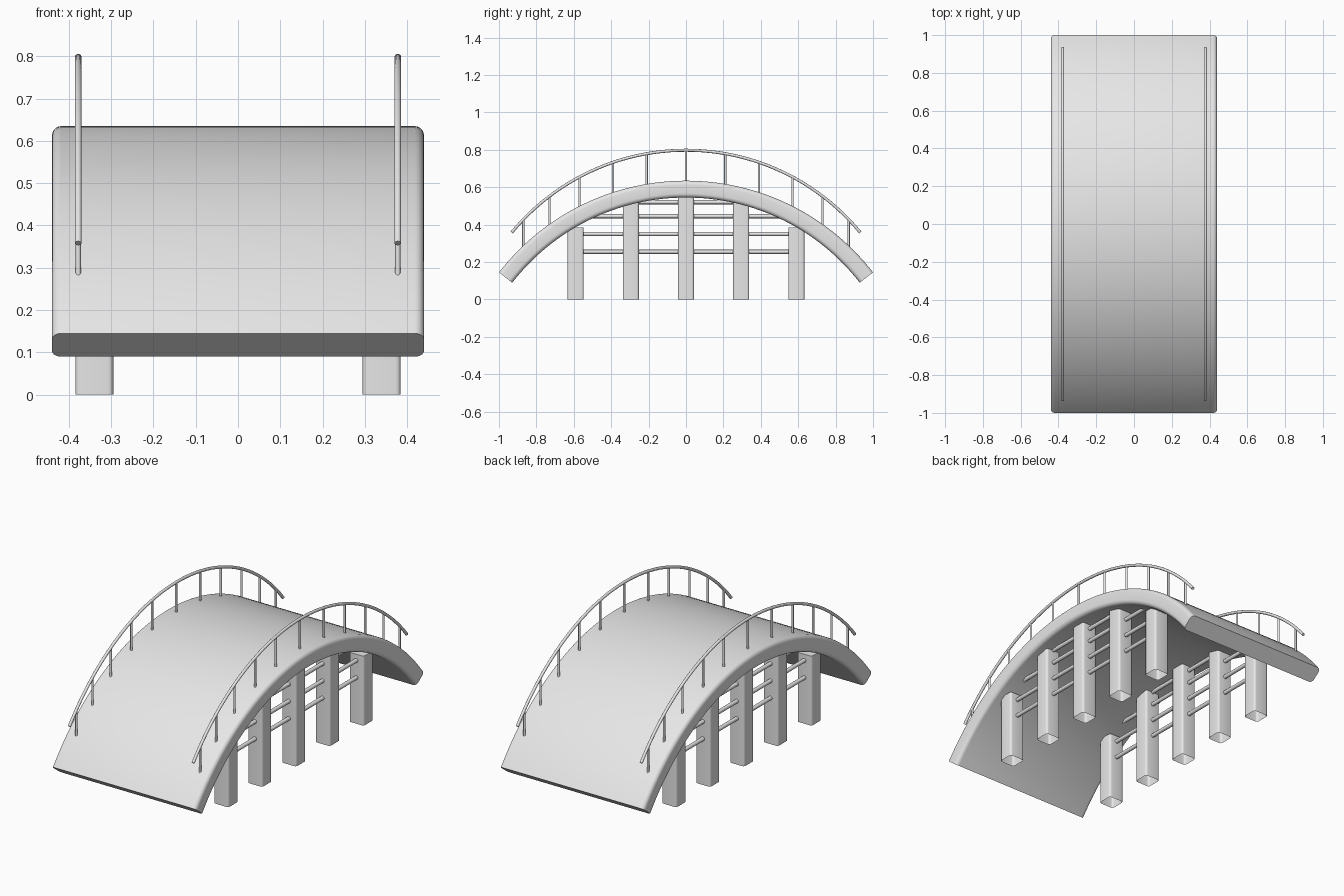
import bpy, bmesh, math
from mathutils import Matrix

cube = bpy.data.objects.get("Cube")
if cube:
    bpy.data.objects.remove(cube, do_unlink=True)

grey = bpy.data.materials.new("light_grey")
grey.use_nodes = True
grey.diffuse_color = (0.8, 0.8, 0.8, 1)
grey.node_tree.nodes["Principled BSDF"].inputs["Base Color"].default_value = (0.8, 0.8, 0.8, 1)

DECK_R, THICK, DECK_Z = 1.265, 0.09, -0.63    # outer radius, thickness, arc centre height
RAIL_R, RAIL_Z = 1.207, -0.409
PIER_X, RAIL_X = 0.34, 0.378


def arc_z(y, radius, centre):
    return centre + math.sqrt(radius * radius - y * y)


def finish(bm, name, angle=35):
    bmesh.ops.recalc_face_normals(bm, faces=bm.faces)
    mesh = bpy.data.meshes.new(name)
    bm.to_mesh(mesh)
    bm.free()
    obj = bpy.data.objects.new(name, mesh)
    bpy.context.collection.objects.link(obj)
    mesh.materials.append(grey)
    bpy.ops.object.select_all(action="DESELECT")
    obj.select_set(True)
    bpy.context.view_layer.objects.active = obj
    bpy.ops.object.shade_smooth_by_angle(angle=math.radians(angle))
    return obj


def loft(name, section, radius, centre, end_y, steps):
    """Sweep an (x, radial offset) section along a circular arc over the y axis."""
    bm = bmesh.new()
    limit = math.asin(end_y / radius)
    rings = []
    for i in range(steps + 1):
        a = limit * (2 * i / steps - 1)
        rings.append([bm.verts.new((x, (radius + r) * math.sin(a), centre + (radius + r) * math.cos(a)))
                      for x, r in section])
    n = len(section)
    for a, b in zip(rings, rings[1:]):
        for k in range(n):
            bm.faces.new((a[k], a[(k + 1) % n], b[(k + 1) % n], b[k]))
    bm.faces.new(rings[0])
    bm.faces.new(rings[-1])
    return finish(bm, name)


def rounded_rect(cx, cy, hx, hy, r, steps=5):
    points = []
    for q, (sx, sy) in enumerate(((1, 1), (-1, 1), (-1, -1), (1, -1))):
        for i in range(steps + 1):
            a = math.pi / 2 * (q + i / steps)
            points.append((cx + sx * (hx - r) + r * math.cos(a), cy + sy * (hy - r) + r * math.sin(a)))
    return points


def rod(name, x, y, z, radius, length, along_y=False):
    bm = bmesh.new()
    bmesh.ops.create_cone(bm, cap_ends=True, segments=12, radius1=radius, radius2=radius, depth=length)
    turn = Matrix.Rotation(math.pi / 2, 4, "X") if along_y else Matrix.Identity(4)
    bmesh.ops.transform(bm, matrix=Matrix.Translation((x, y, z)) @ turn, verts=bm.verts)
    return finish(bm, name)


def pier(name, x, y, top):
    bm = bmesh.new()
    outline = rounded_rect(x, y, 0.045, 0.043, 0.012, 4)
    low = [bm.verts.new((px, py, 0)) for px, py in outline]
    high = [bm.verts.new((px, py, top)) for px, py in outline]
    for k in range(len(low)):
        j = (k + 1) % len(low)
        bm.faces.new((low[k], low[j], high[j], high[k]))
    bm.faces.new(high)
    return finish(bm, name)


# Arched walkway with rounded long edges
loft("deck", rounded_rect(0, -THICK / 2, 0.44, THICK / 2, 0.022), DECK_R, DECK_Z, 1.0, 64)

for side, s in (("left", 1), ("right", -1)):
    # Handrail and its posts
    circle = [(s * RAIL_X + 0.008 * math.cos(k * math.pi / 6), 0.008 * math.sin(k * math.pi / 6)) for k in range(12)]
    loft(f"{side}_handrail", circle, RAIL_R, RAIL_Z, 0.932, 48)
    for i, y in enumerate((-0.87, -0.73, -0.57, -0.39, -0.21, 0, 0.21, 0.39, 0.57, 0.73, 0.87)):
        low = arc_z(y, DECK_R, DECK_Z) - 0.006
        high = arc_z(y, RAIL_R, RAIL_Z)
        rod(f"{side}_rail_post_{i + 1}", s * RAIL_X, y, (low + high) / 2, 0.006, high - low)

    # Piers reaching into the deck
    for i in range(5):
        y = (i - 2) * 0.295
        pier(f"{side}_pier_{i + 1}", s * PIER_X, y, arc_z(abs(y) + 0.045, DECK_R - THICK, DECK_Z) + 0.025)

    # Long tie rods through the piers, ending inside the pier or the deck
    for i, (z, half) in enumerate(((0.255, 0.59), (0.35, 0.59), (0.445, 0.51), (0.52, 0.29))):
        rod(f"{side}_tie_rod_{i + 1}", s * PIER_X, 0, z, 0.011, 2 * half, True)
